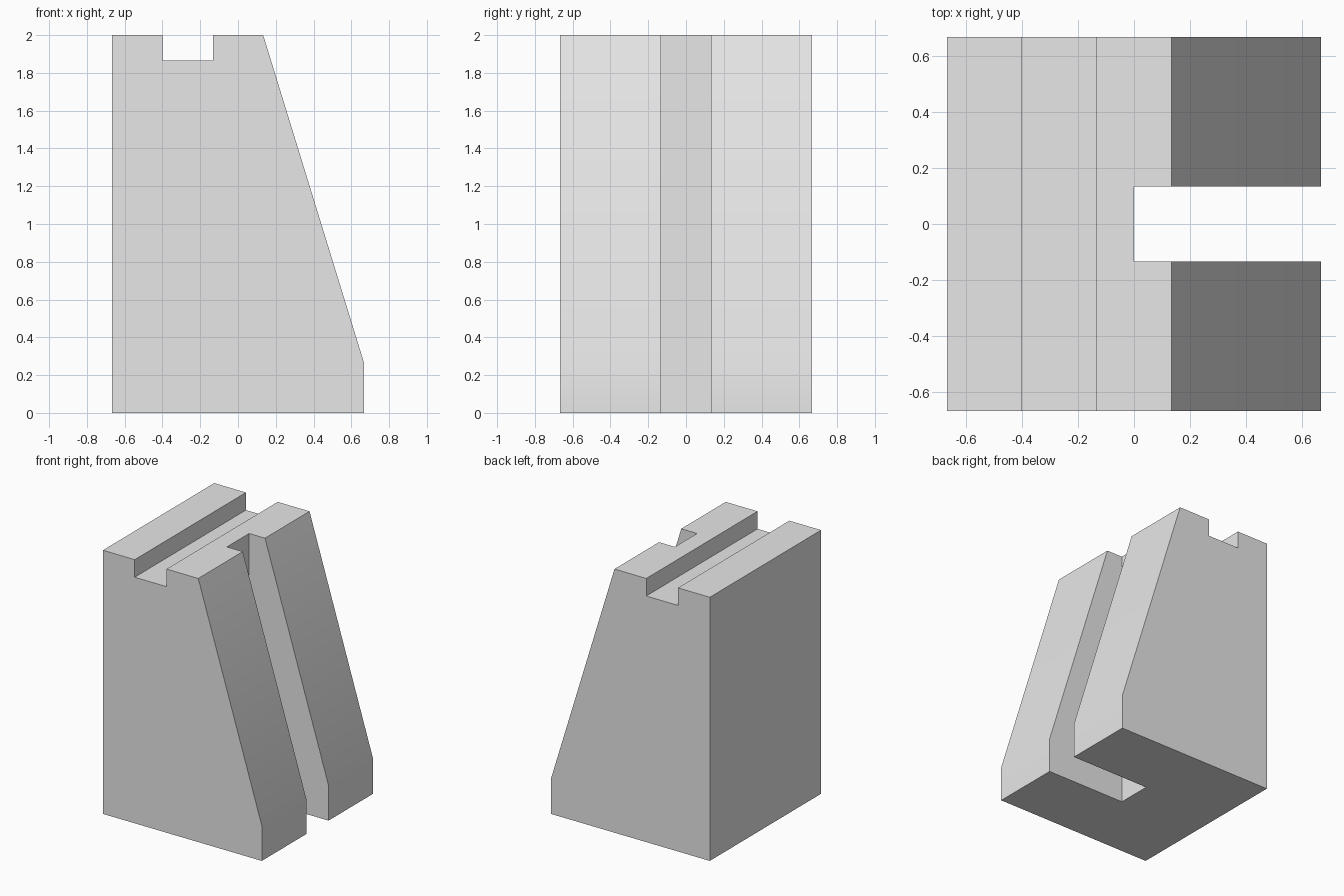
import bpy, bmesh
from math import radians

cube = bpy.data.objects.get("Cube")
if cube:
    bpy.data.objects.remove(cube, do_unlink=True)

HALF = 2 / 3        # half width and half depth
STEP = 2 / 15       # groove depth and half slot width

grey = bpy.data.materials.new("light_grey")
grey.use_nodes = True
colour = (0.8, 0.8, 0.8, 1)
grey.diffuse_color = colour
grey.node_tree.nodes["Principled BSDF"].inputs["Base Color"].default_value = colour


def extrude_profile(name, profile, half_depth):
    """Extrude an x-z outline symmetrically along y."""
    bm = bmesh.new()
    face = bm.faces.new([bm.verts.new((x, -half_depth, z)) for x, z in profile])
    out = bmesh.ops.extrude_face_region(bm, geom=[face])
    verts = [g for g in out["geom"] if isinstance(g, bmesh.types.BMVert)]
    bmesh.ops.translate(bm, verts=verts, vec=(0, 2 * half_depth, 0))
    bmesh.ops.recalc_face_normals(bm, faces=bm.faces)
    mesh = bpy.data.meshes.new(name)
    bm.to_mesh(mesh)
    bm.free()
    mesh.materials.append(grey)
    obj = bpy.data.objects.new(name, mesh)
    bpy.context.collection.objects.link(obj)
    return obj


# Sloped block with a groove across its top
block = extrude_profile("slotted_block", [
    (-HALF, 0), (HALF, 0), (HALF, 2 * STEP), (STEP, 2),
    (-STEP, 2), (-STEP, 2 - STEP), (-3 * STEP, 2 - STEP), (-3 * STEP, 2),
    (-HALF, 2)], HALF)

# Vertical slot through the sloped side
cutter = extrude_profile("slot_cutter", [(0, -1), (1, -1), (1, 3), (0, 3)], STEP)
cutter.hide_render = True
slot = block.modifiers.new("slot", "BOOLEAN")
slot.operation = "DIFFERENCE"
slot.solver = "EXACT"
slot.object = cutter

bpy.ops.object.select_all(action="DESELECT")
block.select_set(True)
bpy.context.view_layer.objects.active = block
bpy.ops.object.modifier_apply(modifier=slot.name)
bpy.data.objects.remove(cutter, do_unlink=True)

# Soften only the shallow bend at the foot of the slope
bpy.ops.object.shade_smooth_by_angle(angle=radians(30))
